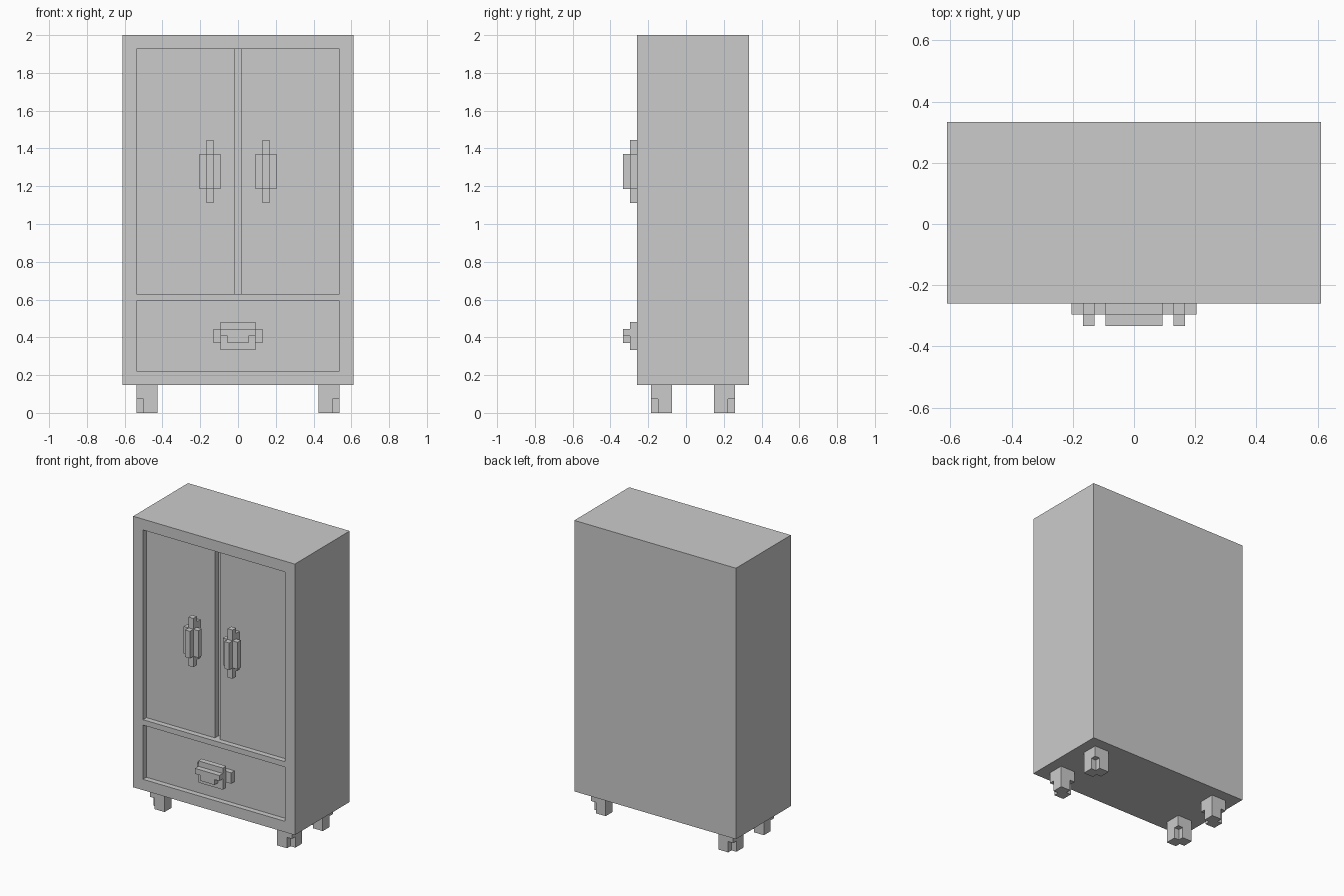
import bpy, bmesh
from mathutils import Vector

if "Cube" in bpy.data.objects:
    bpy.data.objects.remove(bpy.data.objects["Cube"])

V = 2 / 54  # size of one grid block


def finish(name, bm):
    me = bpy.data.meshes.new(name)
    bm.to_mesh(me)
    bm.free()
    ob = bpy.data.objects.new(name, me)
    bpy.context.collection.objects.link(ob)
    return ob


def box(name, x0, x1, y0, y1, z0, z1):
    bm = bmesh.new()
    bmesh.ops.create_cube(bm, size=1)
    for v in bm.verts:
        v.co = Vector(((x0 if v.co.x < 0 else x1) * V,
                       (y0 if v.co.y < 0 else y1) * V,
                       (z0 if v.co.z < 0 else z1) * V))
    return finish(name, bm)


def blocks(name, boxes, cuts=()):
    """Outer skin of unit blocks filling the boxes, minus the cuts."""
    def cells(b):
        x0, x1, y0, y1, z0, z1 = b
        return {(x0 + i, y, z) for i in range(round(x1 - x0))
                for y in range(y0, y1) for z in range(z0, z1)}
    filled = set().union(*map(cells, boxes)) - set().union(*map(cells, cuts))
    bm = bmesh.new()
    for c in filled:
        for a in range(3):
            for s in (0, 1):
                n = list(c)
                n[a] += 2 * s - 1
                if tuple(n) in filled:
                    continue
                quad = []
                for du, dv in ((0, 0), (1, 0), (1, 1), (0, 1)):
                    p = list(c)
                    p[a] += s
                    p[(a + 1) % 3] += du
                    p[(a + 2) % 3] += dv
                    quad.append(bm.verts.new(Vector(p) * V))
                bm.faces.new(quad if s else quad[::-1])
    bmesh.ops.remove_doubles(bm, verts=bm.verts, dist=V / 100)
    return finish(name, bm)


# Cabinet carcass with recessed doors, drawer front and gap between the doors
body = box("cabinet_body", -16.5, 16.5, -7, 9, 4, 54)
for name, dims in (("door_recess", (-14.5, 14.5, -10, -6, 17, 52)),
                   ("drawer_recess", (-14.5, 14.5, -10, -6, 6, 16)),
                   ("door_gap", (-0.5, 0.5, -10, -5, 17, 52))):
    cutter = box(name + "_cutter", *dims)
    cutter.hide_render = True
    cutter.hide_set(True)
    mod = body.modifiers.new(name, 'BOOLEAN')
    mod.operation = 'DIFFERENCE'
    mod.solver = 'EXACT'
    mod.object = cutter

# Door handles
for side, cx in (("left", -4), ("right", 4)):
    a, b = cx - 0.5, cx + 0.5
    blocks(side + "_door_handle", [
        (a, b, -7, -6, 31, 38),           # mount on the door
        (a, b, -8, -7, 30, 39),           # long back bar
        (a - 1, b + 1, -8, -7, 32, 37),   # side wings
        (a, b, -9, -8, 32, 37)])          # front ridge

# Drawer pull
blocks("drawer_handle", [
    (-3.5, 3.5, -7, -6, 10, 12),
    (-2.5, 2.5, -8, -7, 9, 13),
    (-2.5, 2.5, -9, -8, 11, 12),
    (-1.5, 1.5, -9, -8, 10, 11)])

# Legs: outer and inner corners are notched in the lower half
for sx, xn in ((-1, "left"), (1, "right")):
    x0 = 11.5 if sx > 0 else -14.5
    for y0, sy, yn in ((-5, -1, "front"), (4, 1, "back")):
        cuts = []
        for k in (1, -1):
            cx, cy = x0 + 1 + k * sx, y0 + 1 + k * sy
            cuts.append((cx, cx + 1, cy, cy + 1, 0, 2))
        blocks(f"{yn}_{xn}_leg", [(x0, x0 + 3, y0, y0 + 3, 0, 4)], cuts)
